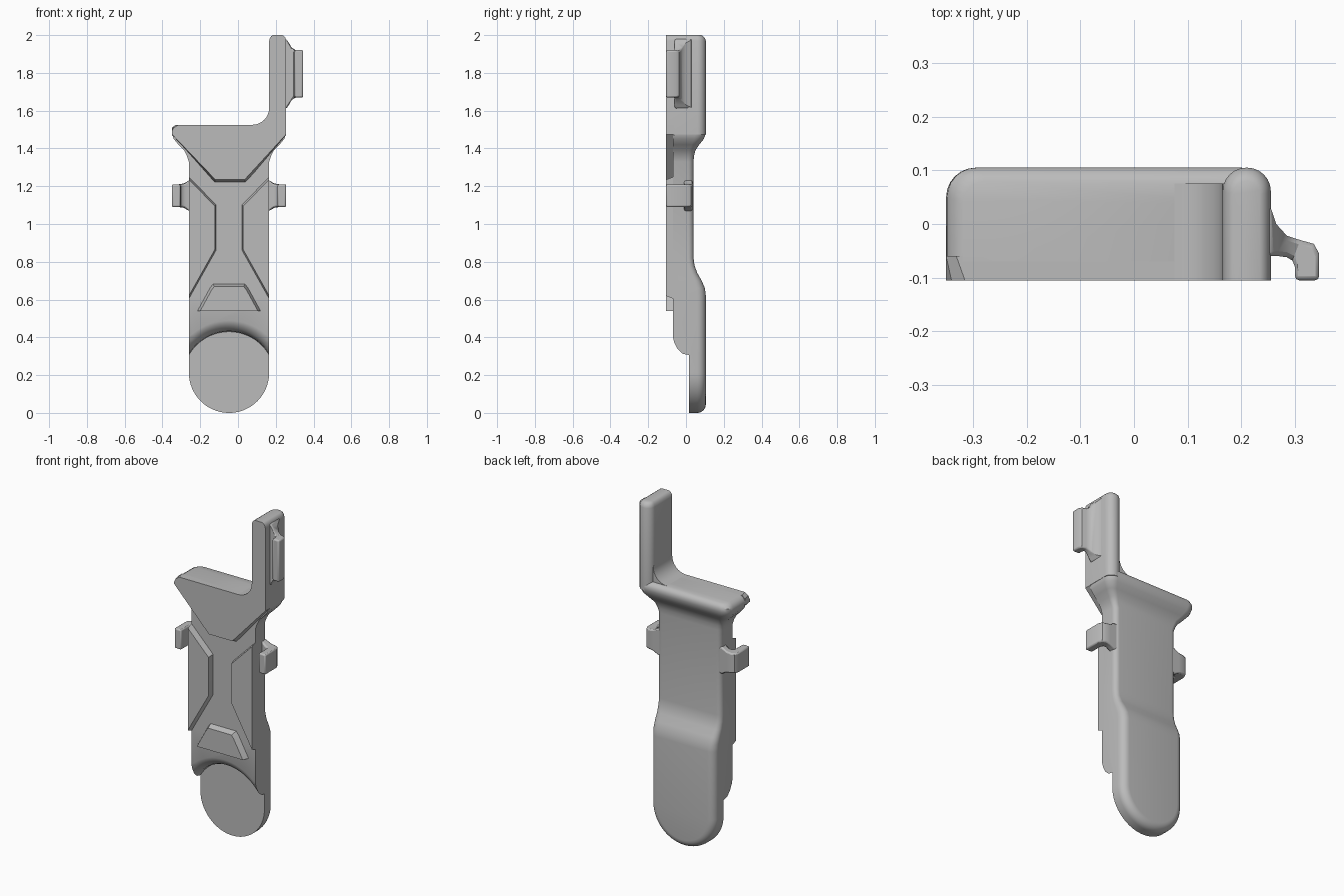
import bpy, bmesh
from math import sin, cos, pi, radians

if "Cube" in bpy.data.objects:
    bpy.data.objects.remove(bpy.data.objects["Cube"])

grey = bpy.data.materials.new("plain_grey")
grey.use_nodes = True
grey.diffuse_color = (0.5, 0.5, 0.5, 1)
grey.node_tree.nodes["Principled BSDF"].inputs["Base Color"].default_value = (0.5, 0.5, 0.5, 1)

CX = -0.0475        # centre line of the handle
HALF = 0.2125       # half width of the handle
FRONT = -0.105      # raised front plane
RECESS = -0.07      # sunken front plane


def loft(name, rows, cap_start=True):
    """Skin closed cross-sections into one solid."""
    bm = bmesh.new()
    rings = [[bm.verts.new(p) for p in row] for row in rows]
    n = len(rings[0])
    for a, b in zip(rings, rings[1:]):
        for i in range(n):
            j = (i + 1) % n
            bm.faces.new((a[i], a[j], b[j], b[i]))
    if cap_start:
        bm.faces.new(rings[0])
    bm.faces.new(rings[-1])
    bmesh.ops.remove_doubles(bm, verts=bm.verts, dist=0.0001)
    bmesh.ops.recalc_face_normals(bm, faces=bm.faces)
    mesh = bpy.data.meshes.new(name)
    bm.to_mesh(mesh)
    bm.free()
    mesh.materials.append(grey)
    obj = bpy.data.objects.new(name, mesh)
    bpy.context.collection.objects.link(obj)
    return obj


def smooth(obj):
    bpy.ops.object.select_all(action="DESELECT")
    obj.select_set(True)
    bpy.context.view_layer.objects.active = obj
    bpy.ops.object.shade_smooth_by_angle(angle=radians(32))


def section(z, left, right, front, back, r, steps=6):
    """Horizontal section with its two back corners rounded."""
    arc = [(r * (1 - cos(t)), back - r * (1 - sin(t)))
           for t in (pi / 2 * k / steps for k in range(steps + 1))]
    pts = [(left, front)] + [(left + i, y) for i, y in arc]
    pts += [(right - i, y) for i, y in reversed(arc)] + [(right, front)]
    return [(x, y, z) for x, y in pts]


# Handle: round bottom end, then straight sections up to the shoulders
rows = []
for k in range(20, -1, -1):
    a = pi / 2 * k / 20
    row = []
    for x, y, _ in section(0, CX - HALF, CX + HALF, RECESS, 0.105, 0.045):
        row.append((CX + (x - CX) * cos(a), y, HALF - abs(x - CX) * sin(a)))
    # the flat back edge closes in a straight line at the very bottom
    rows.append(row)

for z, flare, back, r in [
        (0.62, 0, 0.105, 0.045), (0.66, 0, 0.1, 0.043), (0.7, 0, 0.083, 0.04),
        (0.74, 0, 0.06, 0.035), (0.78, 0, 0.045, 0.03), (0.82, 0, 0.04, 0.03),
        (1.33, 0, 0.04, 0.03), (1.36, 0.01, 0.042, 0.03), (1.39, 0.025, 0.05, 0.035),
        (1.42, 0.055, 0.07, 0.04), (1.45, 0.08, 0.094, 0.05), (1.48, 0.09, 0.105, 0.055),
        (1.5, 0.088, 0.105, 0.055), (1.515, 0.077, 0.097, 0.05), (1.525, 0.06, 0.08, 0.045)]:
    rows.append(section(z, CX - HALF - flare, CX + HALF + flare, RECESS, back, r))
# fill the back of the round end from its own inner outline
handle = loft("handle", rows, cap_start=False)
bm = bmesh.new()
bm.from_mesh(handle.data)
bmesh.ops.holes_fill(bm, edges=bm.edges, sides=0)
bmesh.ops.recalc_face_normals(bm, faces=bm.faces)
bm.to_mesh(handle.data)
bm.free()

# Flared round scoop that clears the front of the bottom end
scoop = loft("scoop_cutter", [
    [(CX + r * cos(2 * pi * k / 72), y, 0.186 + r * sin(2 * pi * k / 72)) for k in range(72)]
    for r, y in [(0.36, -0.12), (0.315, -0.075), (0.283, -0.062), (0.262, -0.045),
                 (0.248, -0.018), (0.244, 0.015)]])
scoop.hide_render = True
cut = handle.modifiers.new("scoop", "BOOLEAN")
cut.operation = "DIFFERENCE"
cut.solver = "EXACT"
cut.object = scoop
bpy.context.view_layer.objects.active = handle
bpy.ops.object.modifier_apply(modifier="scoop")
bpy.data.objects.remove(scoop)
smooth(handle)


def raised(name, outline, anchor, grow):
    """Raised front plate whose foot spreads away from an anchor point."""
    ax, az = anchor
    foot = [(min(max(ax + (x - ax) * grow, -0.35), 0.255), RECESS + 0.01,
             min(az + (z - az) * grow, 1.525)) for x, z in outline]
    smooth(loft(name, [foot, [(x, FRONT, z) for x, z in outline]]))


# Raised plates on the front
raised("shoulder_plate", [(-0.12, 1.235), (0.035, 1.235), (0.255, 1.475), (0.255, 1.525),
                          (-0.315, 1.525), (-0.34, 1.51), (-0.35, 1.49), (-0.35, 1.475)],
       (CX, 1.525), 1.06)
raised("lower_plate", [(-0.2, 0.54), (0.105, 0.54), (0.045, 0.65), (0.03, 0.67),
                       (-0.125, 0.67), (-0.14, 0.65)], (CX, 0.54), 1.12)
for side, name in ((-1, "right"), (1, "left")):
    edge = CX + side * HALF
    raised(name + "_grip_panel",
           [(edge, 0.62), (CX + side * 0.075, 0.865), (CX + side * 0.075, 1.095), (edge, 1.235)],
           (edge, 0.95), 1.06)

# Tall post on the left shoulder, with a rounded top
smooth(loft("post", [section(z, 0.165 + i, 0.255 - i, FRONT, b, r) for z, i, b, r in [
    (1.475, 0, 0.105, 0.044), (1.97, 0, 0.105, 0.044), (1.985, 0.004, 0.1, 0.04),
    (1.995, 0.011, 0.09, 0.033), (2.0, 0.02, 0.08, 0.024)]]))

# Concave web between the post and the shoulder
web = [(0.19, 1.5), (0.19, 1.63), (0.165, 1.62)]
web += [(0.075 + 0.09 * cos(a), 1.615 - 0.09 * sin(a)) for a in (pi / 16 * k for k in range(9))]
web += [(0.075, 1.5)]
smooth(loft("post_web", [[(x, y, z) for x, z in web] for y in (FRONT, 0.075)]))


def clip(name, base, side, mid, height, flare, pairs):
    """Hooked clip: outer and inner edge pairs, flared where it meets the body."""
    rows = []
    for (u, y), (v, w) in pairs:
        h = height + flare * max(0, 1 - max(u, 0) / 0.055) ** 2
        x0, x1 = base + side * u, base + side * v
        rows.append([(x0, y, mid + h), (x1, w, mid + h), (x1, w, mid - h), (x0, y, mid - h)])
    obj = loft(name, rows)
    bev = obj.modifiers.new("soft_edges", "BEVEL")
    bev.width = 0.008
    bev.segments = 2
    bev.limit_method = "ANGLE"
    bev.angle_limit = radians(50)
    smooth(obj)


clip("post_clip", 0.255, 1, 1.795, 0.125, 0.06, [
    ((-0.02, 0.04), (-0.02, -0.06)), ((0, 0.03), (0, -0.06)), ((0.01, 0), (0.015, -0.06)),
    ((0.03, -0.022), (0.03, -0.062)), ((0.055, -0.03), (0.04, -0.068)),
    ((0.08, -0.037), (0.045, -0.08)), ((0.09, -0.055), (0.045, -0.09)),
    ((0.09, FRONT), (0.045, FRONT))])
for side, name in ((-1, "right"), (1, "left")):
    clip(name + "_side_clip", CX + side * HALF, side, 1.15, 0.06, 0.02, [
        ((-0.04, 0.034), (-0.04, -0.01)), ((0, 0.034), (0, -0.01)), ((0.03, 0.034), (0.02, -0.012)),
        ((0.06, 0.034), (0.036, -0.018)), ((0.08, 0.026), (0.043, -0.026)),
        ((0.09, 0.005), (0.045, -0.04)), ((0.09, FRONT), (0.045, FRONT))])
